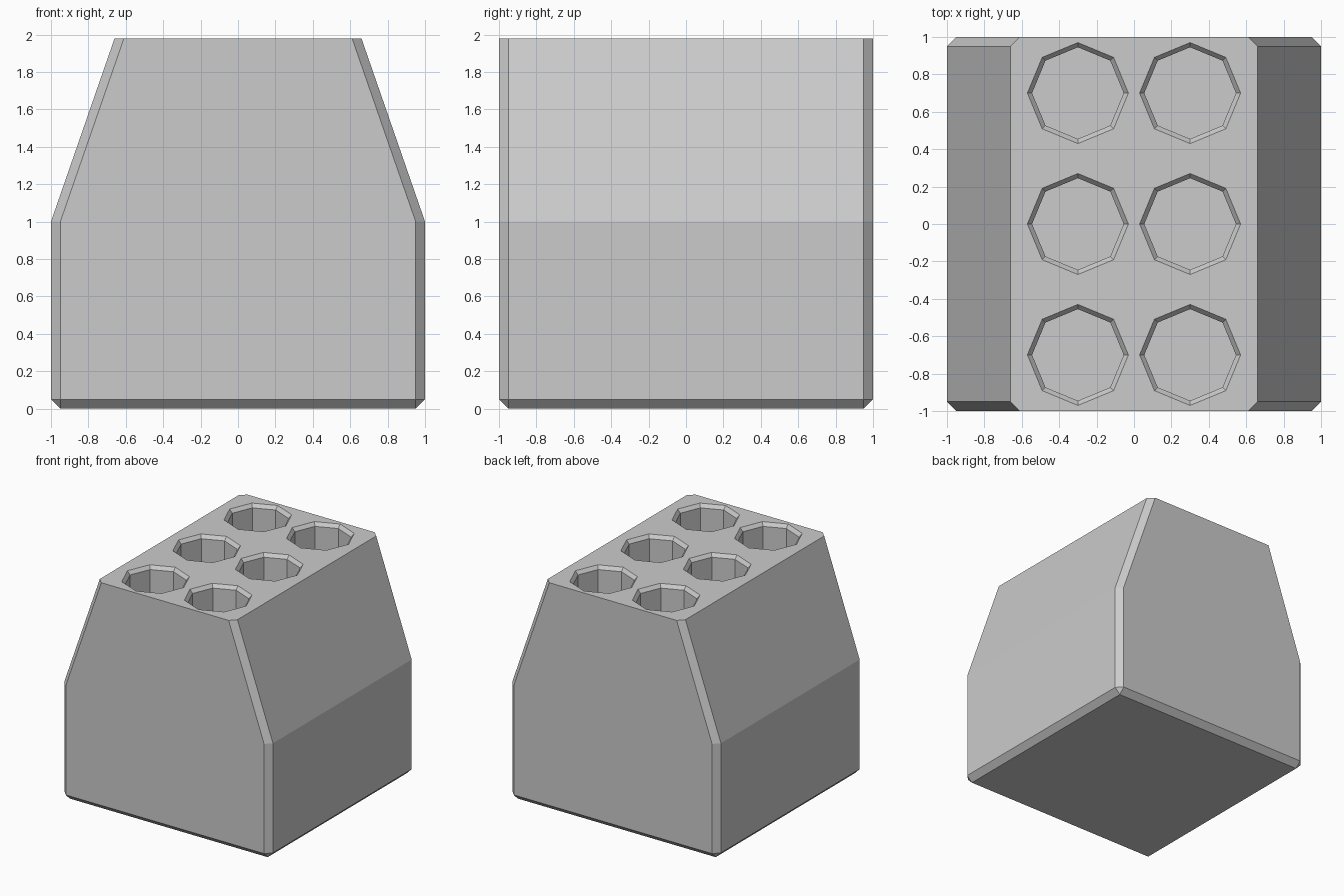
import bpy, bmesh
from math import cos, sin, pi

if "Cube" in bpy.data.objects:
    bpy.data.objects.remove(bpy.data.objects["Cube"])

TOP = 1.98      # height of the block
BEVEL = 0.05    # chamfer on vertical and bottom edges


def section(hx, hy, c, z):
    """Rectangle with chamfered corners, counter-clockwise."""
    return [(hx, -hy + c, z), (hx, hy - c, z), (hx - c, hy, z), (-hx + c, hy, z),
            (-hx, hy - c, z), (-hx, -hy + c, z), (-hx + c, -hy, z), (hx - c, -hy, z)]


def octagon(cx, cy, r, z):
    return [(cx + r * cos(i * pi / 4), cy + r * sin(i * pi / 4), z) for i in range(8)]


def loft(bm, sections):
    """Skin a stack of closed sections, capped at both ends."""
    rings = [[bm.verts.new(p) for p in s] for s in sections]
    for a, b in zip(rings, rings[1:]):
        for i in range(len(a)):
            j = (i + 1) % len(a)
            bm.faces.new((a[i], a[j], b[j], b[i]))
    bm.faces.new(rings[0][::-1])
    bm.faces.new(rings[-1])


def finish(bm, name):
    bmesh.ops.remove_doubles(bm, verts=bm.verts[:], dist=1e-4)
    bmesh.ops.recalc_face_normals(bm, faces=bm.faces[:])
    mesh = bpy.data.meshes.new(name)
    bm.to_mesh(mesh)
    bm.free()
    obj = bpy.data.objects.new(name, mesh)
    bpy.context.collection.objects.link(obj)
    return obj


# Block: chamfered base, straight lower half, sides tapering to the top
bm = bmesh.new()
loft(bm, [section(1 - BEVEL, 1 - BEVEL, 0, 0),
          section(1, 1, BEVEL, BEVEL),
          section(1, 1, BEVEL, 1),
          section(0.66, 1, BEVEL, TOP)])
block = finish(bm, "holder_block")

# Six octagonal sockets with a chamfered rim
bm = bmesh.new()
for x in (-0.3, 0.3):
    for y in (-0.7, 0, 0.7):
        loft(bm, [octagon(x, y, 0.245, TOP - 0.6),
                  octagon(x, y, 0.245, TOP - 0.03),
                  octagon(x, y, 0.295, TOP + 0.03)])
cutter = finish(bm, "socket_cutter")
cutter.hide_render = True

# Cut the sockets and drop the helper
cut = block.modifiers.new("sockets", 'BOOLEAN')
cut.operation = 'DIFFERENCE'
cut.solver = 'EXACT'
cut.object = cutter
bpy.context.view_layer.objects.active = block
bpy.ops.object.modifier_apply(modifier=cut.name)
bpy.data.objects.remove(cutter)
